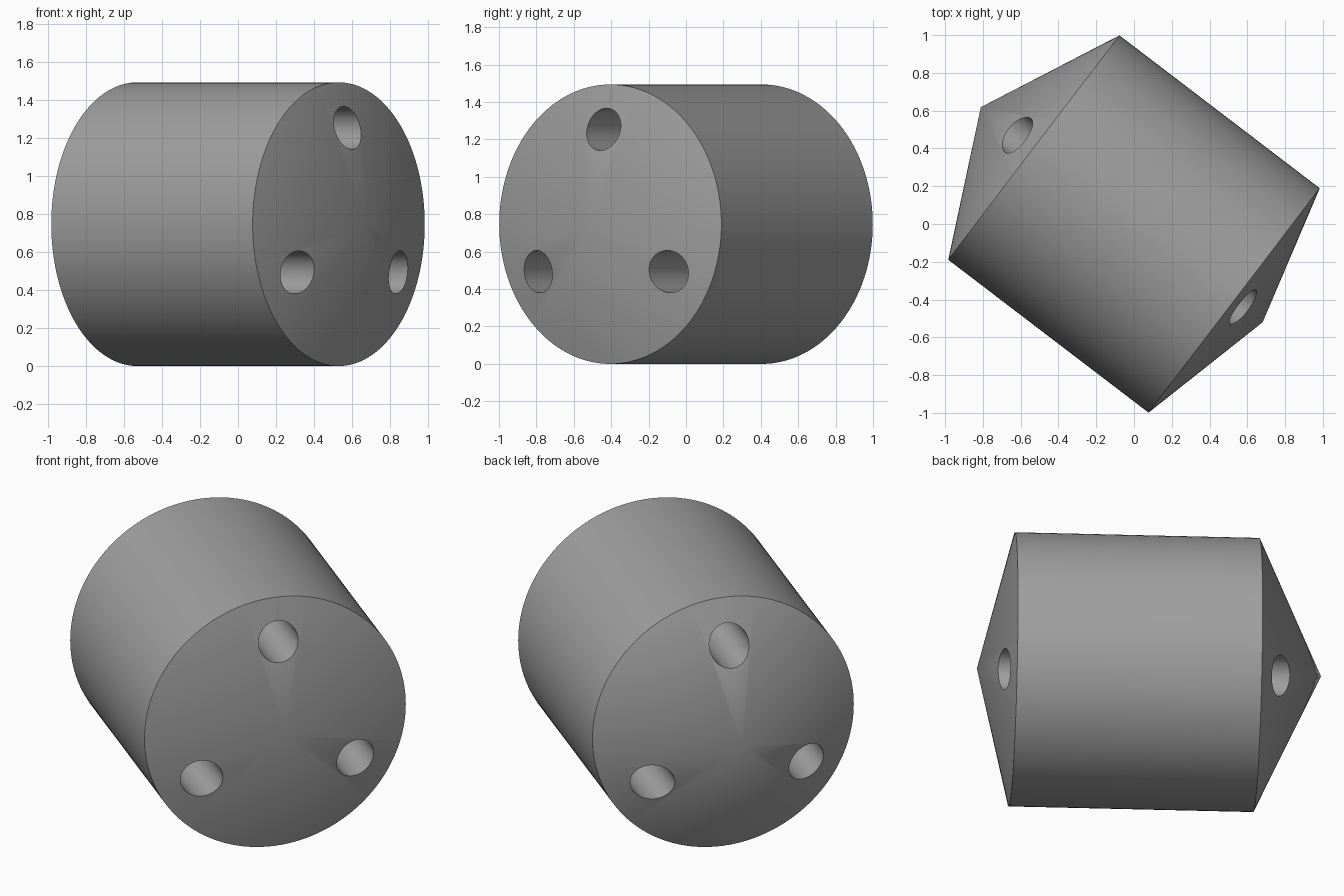
import bpy, math
from mathutils import Matrix

if "Cube" in bpy.data.objects:
    bpy.data.objects.remove(bpy.data.objects["Cube"])

R, HALF = 0.747, 0.667            # barrel radius and half length
FRONT_TIP, BACK_TIP = 0.857, -1.02
HOLE_R, HOLE_RING = 0.113, 0.507
SEG = 128

# Local z is the barrel axis; it maps to a level line heading front right
yaw = math.radians(-37.35)
axis = (math.cos(yaw), math.sin(yaw), 0)
side = (-math.sin(yaw), math.cos(yaw), 0)
place = Matrix(((side[0], 0, axis[0], 0),
                (side[1], 0, axis[1], 0),
                (0, 1, 0, R),
                (0, 0, 0, 1)))
if place.determinant() < 0:       # keep the frame right handed
    place = place @ Matrix.Scale(-1, 4, (1, 0, 0))

grey = bpy.data.materials.new("mid grey")
grey.diffuse_color = (0.35, 0.35, 0.35, 1)
grey.use_nodes = True
grey.node_tree.nodes["Principled BSDF"].inputs["Base Color"].default_value = grey.diffuse_color

# Barrel with a shallow cone on the front and a taller cone on the back
ring = [(R * math.cos(2 * math.pi * i / SEG), R * math.sin(2 * math.pi * i / SEG))
        for i in range(SEG)]
verts = [(x, y, z) for z in (-HALF, HALF) for x, y in ring]
verts += [(0, 0, BACK_TIP), (0, 0, FRONT_TIP)]
faces = []
for i in range(SEG):
    j = (i + 1) % SEG
    faces += [(i, j, SEG + j, SEG + i), (j, i, 2 * SEG), (SEG + i, SEG + j, 2 * SEG + 1)]
mesh = bpy.data.meshes.new("barrel")
mesh.from_pydata(verts, [], faces)
mesh.materials.append(grey)
barrel = bpy.data.objects.new("barrel", mesh)
bpy.context.collection.objects.link(barrel)
barrel.matrix_world = place

# Three bores running the full length, evenly spaced around the axis
cutters = []
for k in range(3):
    a = math.radians(90 + 120 * k)
    bpy.ops.mesh.primitive_cylinder_add(vertices=48, radius=HOLE_R, depth=3)
    cutter = bpy.context.object
    cutter.name = "bore_cutter"
    cutter.hide_render = True
    cutter.data.materials.append(grey)
    cutter.matrix_world = place @ Matrix.Translation(
        (HOLE_RING * math.cos(a), HOLE_RING * math.sin(a), 0))
    cutters.append(cutter)
    mod = barrel.modifiers.new("bore", 'BOOLEAN')
    mod.operation = 'DIFFERENCE'
    mod.solver = 'EXACT'
    mod.object = cutter

# Cut the bores, then smooth everything but the rims
bpy.ops.object.select_all(action='DESELECT')
bpy.context.view_layer.objects.active = barrel
barrel.select_set(True)
for mod in list(barrel.modifiers):
    bpy.ops.object.modifier_apply(modifier=mod.name)
for cutter in cutters:
    bpy.data.objects.remove(cutter, do_unlink=True)
bpy.ops.object.shade_smooth_by_angle(angle=math.radians(30))
